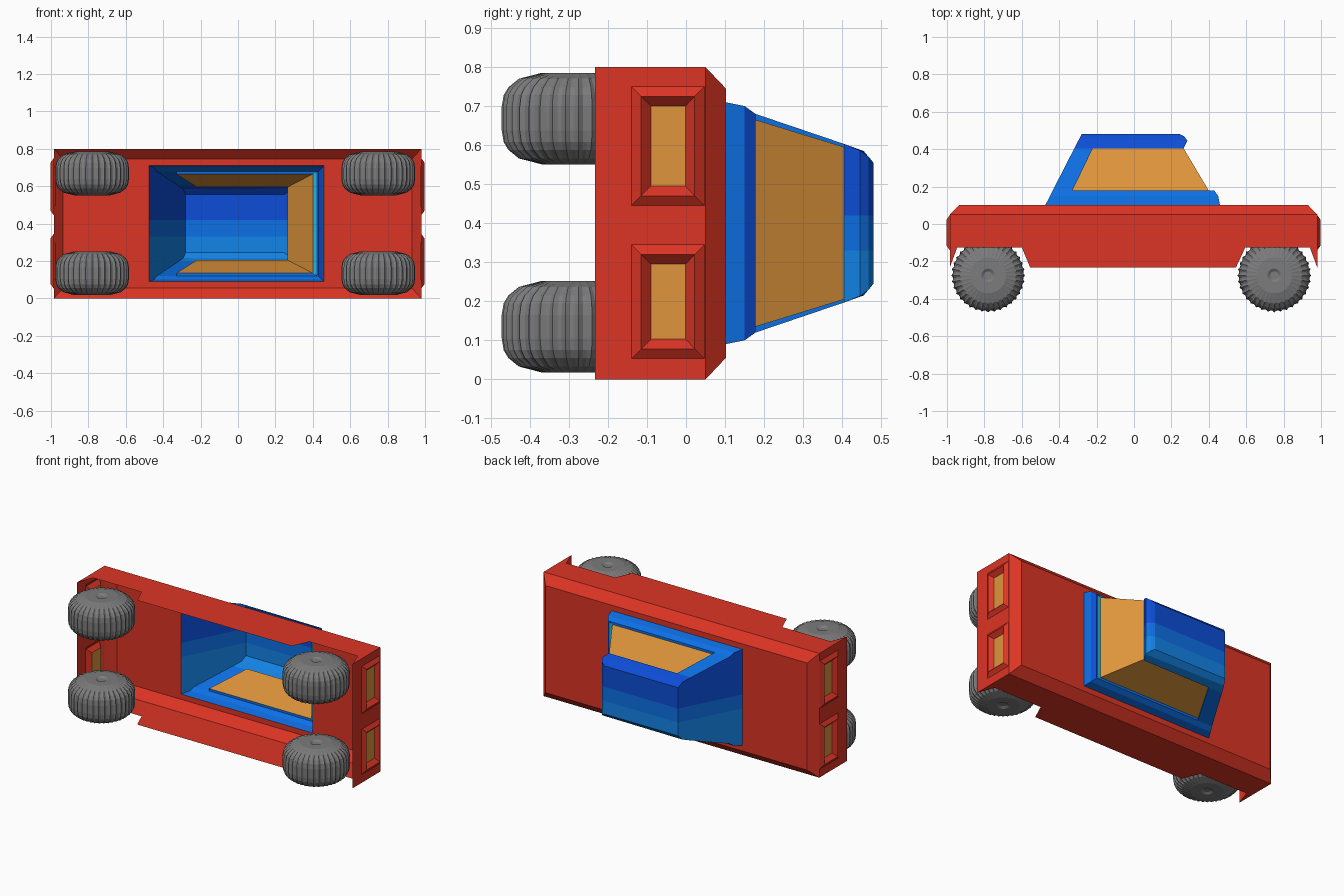
import bpy, bmesh, math

if "Cube" in bpy.data.objects:
    bpy.data.objects.remove(bpy.data.objects["Cube"])

MID = 0.4  # centre of the car's width (the car lies on its side)


def material(name, rgb):
    m = bpy.data.materials.new(name)
    m.diffuse_color = (*rgb, 1)
    m.use_nodes = True
    m.node_tree.nodes["Principled BSDF"].inputs["Base Color"].default_value = m.diffuse_color
    return m


red = material("red", (0.72, 0.035, 0.018))
amber = material("amber", (0.74, 0.30, 0.045))
grey = material("grey", (0.2, 0.2, 0.2))
deep = material("deep_blue", (0.004, 0.075, 0.68))
blue = material("blue", (0.004, 0.16, 0.78))
light = material("light_blue", (0.006, 0.23, 0.80))
cyan = material("cyan", (0.01, 0.50, 0.70))


def build(name, faces, cuts=(), rule=None):
    """Make an object from (points, material) pairs; z is measured from MID."""
    mats = [red, amber, grey, deep, blue, light, cyan]
    bm = bmesh.new()
    for pts, mat in faces:
        f = bm.faces.new([bm.verts.new((x, y, z + MID)) for x, y, z in pts])
        f.material_index = mats.index(mat)
    bmesh.ops.remove_doubles(bm, verts=bm.verts[:], dist=0.0002)
    for z in cuts:
        bmesh.ops.bisect_plane(bm, geom=bm.verts[:] + bm.edges[:] + bm.faces[:],
                               plane_co=(0, 0, z), plane_no=(0, 0, 1))
    if rule:
        for f in bm.faces:
            f.material_index = mats.index(rule(f.calc_center_median()))
    bmesh.ops.recalc_face_normals(bm, faces=bm.faces[:])
    me = bpy.data.meshes.new(name)
    bm.to_mesh(me)
    bm.free()
    for m in mats:
        me.materials.append(m)
    ob = bpy.data.objects.new(name, me)
    bpy.context.collection.objects.link(ob)
    return ob


def bridge(a, b, mat):
    """Quads between two closed rings of equal length."""
    n = len(a)
    return [([a[i], a[(i + 1) % n], b[(i + 1) % n], b[i]], mat) for i in range(n)]


def ring(x0, x1, y, h):
    return [(x0, y, -h), (x1, y, -h), (x1, y, h), (x0, y, h)]


def rect(x, y0, y1, z0, z1):
    return [(x, y0, z0), (x, y1, z0), (x, y1, z1), (x, y0, z1)]


# Body shell: open underneath, chamfered top with a hole for the cabin
BX0, BX1, LOW = -0.985, 0.98, -0.233
shoulder = ring(BX0, BX1, 0.05, 0.4)
deck = ring(-0.935, 0.93, 0.102, 0.345)
body = bridge(shoulder, deck, red) + bridge(deck, ring(-0.475, 0.46, 0.102, 0.31), red)
# side walls with wheel arches
side = [(BX0, 0.05), (BX0, LOW), (-0.945, -0.125), (-0.60, -0.125), (-0.555, LOW),
        (0.545, LOW), (0.595, -0.125), (0.94, -0.125), (BX1, LOW), (BX1, 0.05)]
for s in (-0.4, 0.4):
    body.append(([(x, y, s) for x, y in side], red))
# end walls with framed, recessed lamps
ys = [LOW, -0.14, 0.047, 0.05]
zs = [-0.4, -0.347, -0.055, 0.045, 0.35, 0.4]
for end, d in ((BX0, -1), (BX1, 1)):
    for i in range(3):
        for j in range(5):
            cell = rect(end, ys[i], ys[i + 1], zs[j], zs[j + 1])
            if i == 1 and j in (1, 3):
                y0, y1, z0, z1 = ys[1], ys[2], zs[j], zs[j + 1]
                rim = rect(end + d * 0.018, y0 + 0.025, y1 - 0.025, z0 + 0.025, z1 - 0.025)
                lamp = rect(end - d * 0.008, y0 + 0.05, y1 - 0.048, z0 + 0.05, z1 - 0.05)
                body += bridge(cell, rim, red) + bridge(rim, lamp, red) + [(lamp, amber)]
            else:
                body.append((cell, red))
build("body", body)

# Roof and rear slope: one strip lofted along the car, banded across its width
path = [(-0.475, 0.10, 0.31), (-0.449, 0.15, 0.30), (-0.435, 0.178, 0.28),
        (-0.319, 0.405, 0.203), (-0.293, 0.455, 0.185), (-0.28, 0.48, 0.155),
        (0.245, 0.48, 0.155), (0.27, 0.468, 0.17), (0.285, 0.445, 0.187), (0.265, 0.405, 0.203)]
roof = []
for (xa, ya, ha), (xb, yb, hb) in zip(path, path[1:]):
    roof.append(([(xa, ya, -ha), (xb, yb, -hb), (xb, yb, hb), (xa, ya, ha)], blue))
for s in (-1, 1):
    roof.append(([(x, y, s * h) for x, y, h in (path[3], path[4], path[8], path[9])], blue))
    roof.append(([(x, y, s * h) for x, y, h in path[4:9]], blue))
build("roof_and_rear", roof, (0.33, 0.42),
      lambda c: deep if c.z > 0.42 else blue if c.z > 0.33 else light)

# Cabin belt below the windows, with ledge and rear pillars
belt = []
levels = [(0.10, -0.475, 0.46, 0.31), (0.15, -0.449, 0.45, 0.30), (0.178, -0.435, 0.43, 0.28)]
for (ya, a0, a1, ha), (yb, b0, b1, hb) in zip(levels, levels[1:]):
    mat = blue if yb < 0.16 else deep
    belt.append(([(a1, ya, -ha), (a1, ya, ha), (b1, yb, hb), (b1, yb, -hb)], mat))
    for s in (-1, 1):
        belt.append(([(a0, ya, s * ha), (a1, ya, s * ha), (b1, yb, s * hb), (b0, yb, s * hb)], blue))
Y0, Y1 = 0.178, 0.405
belt.append(([(0.43, Y0, -0.28), (0.43, Y0, 0.28), (0.419, Y0, 0.273), (0.419, Y0, -0.273)], deep))
belt.append(([(0.419, Y0, -0.273), (0.419, Y0, 0.273), (0.40, Y0, 0.265), (0.40, Y0, -0.265)], cyan))
for s in (-1, 1):
    belt.append(([(-0.33, Y0, s * 0.28), (0.43, Y0, s * 0.28),
                  (0.40, Y0, s * 0.265), (-0.33, Y0, s * 0.265)], blue))
    belt.append(([(-0.435, Y0, s * 0.28), (-0.33, Y0, s * 0.28),
                  (-0.22, Y1, s * 0.203), (-0.319, Y1, s * 0.203)], blue))
    # reveals beside and above the side window
    belt.append(([(-0.33, Y0, s * 0.28), (-0.33, Y0, s * 0.265),
                  (-0.22, Y1, s * 0.195), (-0.22, Y1, s * 0.203)], blue))
    belt.append(([(-0.22, Y1, s * 0.203), (0.265, Y1, s * 0.203),
                  (0.265, Y1, s * 0.195), (-0.22, Y1, s * 0.195)], blue))
build("cabin_belt", belt)

# Windows: windscreen and two side panes meeting at the front corners
panes = [([(0.40, Y0, -0.265), (0.40, Y0, 0.265), (0.265, Y1, 0.195), (0.265, Y1, -0.195)], amber)]
for s in (-1, 1):
    panes.append(([(-0.33, Y0, s * 0.265), (0.40, Y0, s * 0.265),
                   (0.265, Y1, s * 0.195), (-0.22, Y1, s * 0.195)], amber))
build("windows", panes)

# Wheels: lathed tyre with 36 thin tread ribs and a dished hub
half = [(0.0, 0.108), (0.022, 0.108), (0.036, 0.117), (0.095, 0.117), (0.145, 0.102),
        (0.172, 0.08), (0.184, 0.06), (0.189, 0.03)]
profile = half + [(r, -z) for r, z in reversed(half)]
SEG = 108


def wheel(name, cx, cz):
    def point(k, i):
        r, z = profile[k]
        if i % 3 == 0 and r > 0.14:
            r += 0.008
        a = 2 * math.pi * i / SEG
        return (cx + r * math.cos(a), -0.275 + r * math.sin(a), cz - MID + z)
    faces = []
    for i in range(SEG):
        for k in range(len(profile) - 1):
            quad = [point(k, i), point(k + 1, i), point(k + 1, i + 1), point(k, i + 1)]
            if k == 0:
                quad = quad[:3]
            elif k == len(profile) - 2:
                quad = [quad[0], quad[1], quad[3]]
            faces.append((quad, grey))
    build(name, faces)


for cx, end in ((-0.78, "rear"), (0.75, "front")):
    for cz, sd in ((0.135, "lower"), (0.668, "upper")):
        wheel(f"{end}_{sd}_wheel", cx, cz)
